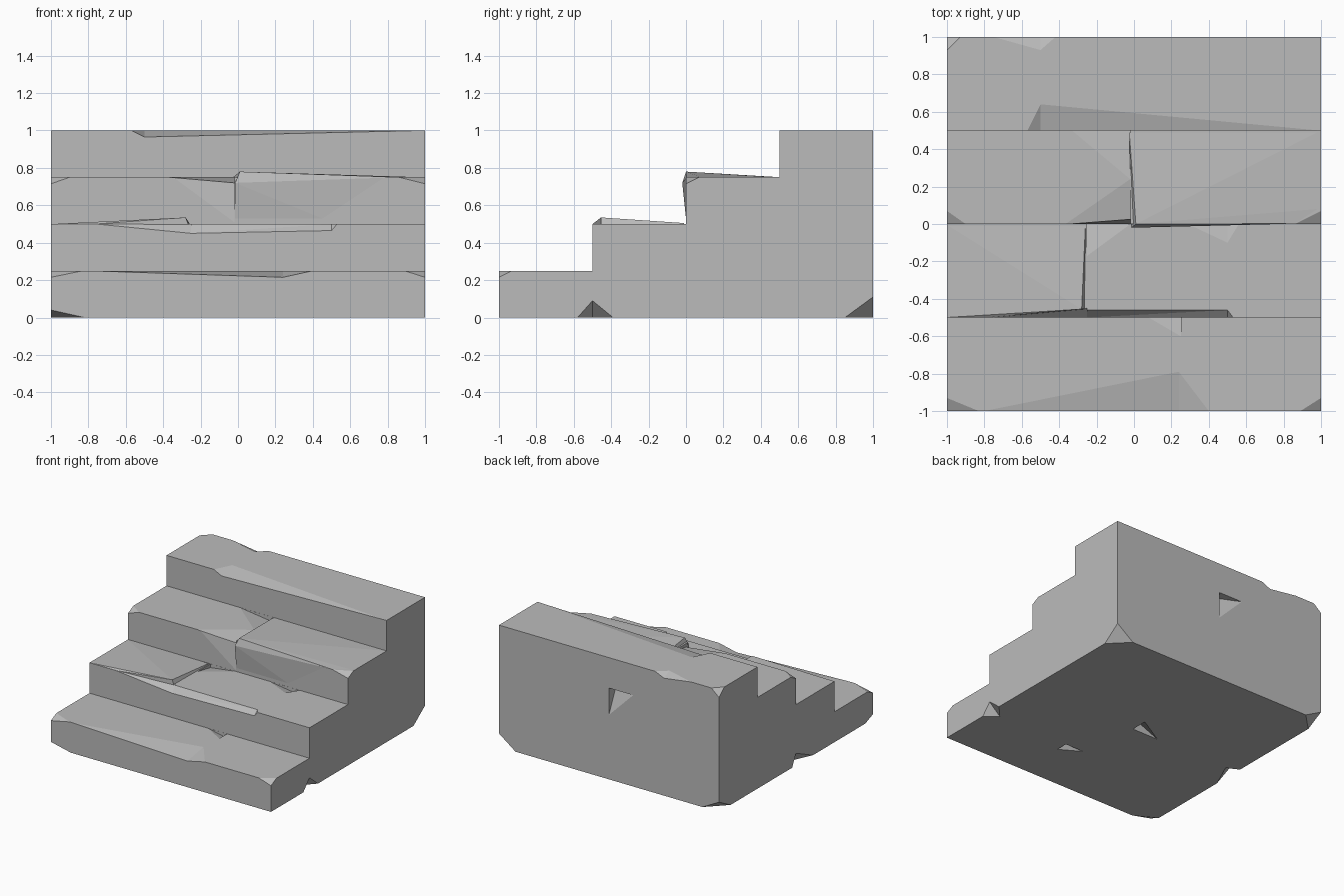
import bpy
import bmesh
from mathutils import Vector

cube = bpy.data.objects.get("Cube")
if cube:
    bpy.data.objects.remove(cube, do_unlink=True)

stone = bpy.data.materials.new("grey_stone")
stone.use_nodes = True
grey = (0.5, 0.5, 0.5, 1)
stone.diffuse_color = grey
stone.node_tree.nodes["Principled BSDF"].inputs["Base Color"].default_value = grey


def add_object(name, bm):
    bmesh.ops.recalc_face_normals(bm, faces=bm.faces)
    mesh = bpy.data.meshes.new(name)
    bm.to_mesh(mesh)
    bm.free()
    mesh.materials.append(stone)
    obj = bpy.data.objects.new(name, mesh)
    bpy.context.collection.objects.link(obj)
    return obj


def hull(name, points):
    bm = bmesh.new()
    for p in points:
        bm.verts.new(p)
    out = bmesh.ops.convex_hull(bm, input=bm.verts)
    junk = {g for g in out["geom_interior"] + out["geom_unused"] if isinstance(g, bmesh.types.BMVert)}
    bmesh.ops.delete(bm, geom=list(junk), context='VERTS')
    return add_object(name, bm)


# Stair body: stepped profile extruded across the width
STEPS, RUN, RISE = 4, 0.5, 0.25
profile = [(-1, 0)]
for i in range(STEPS):
    y = -1 + i * RUN
    profile += [(y, (i + 1) * RISE), (y + RUN, (i + 1) * RISE)]
profile.append((1, 0))
bm = bmesh.new()
side = bm.faces.new([bm.verts.new((-1, y, z)) for y, z in profile])
swept = bmesh.ops.extrude_face_region(bm, geom=[side])
bmesh.ops.translate(bm, vec=(2, 0, 0), verts=[v for v in swept["geom"] if isinstance(v, bmesh.types.BMVert)])
stairs = add_object("stone_stairs", bm)


def chip(direction, *points):
    """Break a piece off the stairs, clearing outwards along direction."""
    push = Vector(direction) * 0.1
    cutter = hull("chip_cutter", [*points, *(Vector(p) + push for p in points)])
    cutter.hide_render = True
    mod = stairs.modifiers.new("chip", 'BOOLEAN')
    mod.operation, mod.solver, mod.object = 'DIFFERENCE', 'EXACT', cutter
    graph = bpy.context.evaluated_depsgraph_get()
    stairs.data = bpy.data.meshes.new_from_object(stairs.evaluated_get(graph))
    stairs.modifiers.clear()
    bpy.data.objects.remove(cutter, do_unlink=True)


def corner(sx, y, sy, z, sz, dx, dy, dz):
    """Knock off a corner of the block."""
    chip((sx, sy, sz), (sx - sx * dx, y, z), (sx, y - sy * dy, z), (sx, y, z - sz * dz))


# Broken corners
corner(-1, -1, -1, 0.25, 1, 0.17, 0.07, 0.035)
corner(1, -1, -1, 0.25, 1, 0.11, 0.07, 0.035)
corner(-1, 0, -1, 0.75, 1, 0.1, 0.07, 0.035)
corner(1, 0, -1, 0.75, 1, 0.14, 0.07, 0.035)
corner(-1, 1, 1, 1, 1, 0.07, 0.07, 0.06)
corner(-1, -1, -1, 0, -1, 0.18, 0.1, 0.04)
corner(1, 1, 1, 0, -1, 0.15, 0.15, 0.11)
corner(-1, 1, 1, 0, -1, 0.15, 0.15, 0.08)

# Worn step edges
FRONT = (0, -1, 1)
chip(FRONT, (-0.8, -1, 0.25), (0.08, -0.92, 0.25), (0.24, -0.79, 0.25),
     (0.4, -1, 0.25), (0.24, -1, 0.215))
chip(FRONT, (-0.57, 0.5, 1), (-0.5, 0.64, 1), (-0.28, 0.57, 1),
     (0.99, 0.5, 1), (-0.5, 0.5, 0.965))
chip((0, 1, 1), (-0.75, 1, 1), (-0.5, 0.93, 1), (-0.42, 1, 1), (-0.5, 1, 0.965))
chip(FRONT, (-0.25, -0.46, 0.5), (0.5, -0.46, 0.5), (0.53, -0.5, 0.5),
     (0.5, -0.5, 0.465), (-0.25, -0.5, 0.45))
chip(FRONT, (-0.76, -0.5, 0.5), (-0.25, -0.45, 0.5), (-0.25, -0.5, 0.45))
chip((0, -1, 0), (-0.36, 0, 0.76), (-0.02, 0.03, 0.76), (-0.02, 0, 0.51))

# Sunken areas in the treads
UP = (0, 0, 1)
chip(UP, (0.08, -0.501, 0.25), (0.25, -0.6, 0.25), (0.25, -0.501, 0.215))
chip(UP, (-0.25, -0.17, 0.5), (-0.02, -0.001, 0.5), (-0.25, -0.001, 0.47))
chip(UP, (0.29, -0.001, 0.5), (0.5, -0.1, 0.5), (0.56, -0.001, 0.5), (0.5, -0.001, 0.47))
chip(UP, (-0.38, -0.01, 0.75), (-0.02, -0.01, 0.715), (-0.02, 0.24, 0.75))
chip(UP, (-0.33, 0.499, 0.75), (-0.02, 0.24, 0.75), (-0.02, 0.499, 0.71))

# Notches in the back, underside and sides
chip((0, 1, 0), (0, 1, 0.75), (-0.22, 1, 0.75), (0, 1, 0.53), (0, 0.9, 0.75))
DOWN = (0, 0, -1)
chip(DOWN, (0.25, -0.6, 0), (0.08, -0.5, 0), (0.25, -0.5, 0), (0.25, -0.5, 0.09))
chip(DOWN, (0.01, 0, 0), (0.01, 0.14, 0), (-0.23, 0, 0), (0.01, 0, 0.1))
chip((1, 0, -1), (1, -0.58, 0), (1, -0.39, 0), (1, -0.5, 0.09), (0.9, -0.5, 0))
chip((-1, 0, -1), (-1, -0.22, 0), (-1, 0.05, 0), (-1, 0, 0.1), (-0.9, 0, 0))

# Heaved paving slabs, tilted up out of their treads
hull("lower_left_slab", [
    (-0.99, -0.499, 0.5), (-0.76, -0.499, 0.5), (-0.28, -0.455, 0.535), (-0.25, -0.455, 0.46),
    (-0.25, -0.01, 0.46), (-0.26, -0.01, 0.505), (-0.99, -0.01, 0.5), (-0.9, -0.3, 0.46)])
hull("upper_right_slab", [
    (0.01, 0, 0.78), (-0.015, -0.02, 0.72), (-0.015, 0.002, 0.51), (0.6, 0.002, 0.7),
    (0.86, 0.002, 0.75), (0.98, 0.08, 0.75), (0.98, 0.49, 0.75), (-0.025, 0.49, 0.751),
    (-0.02, 0.49, 0.7), (0.5, 0.002, 0.51)])
